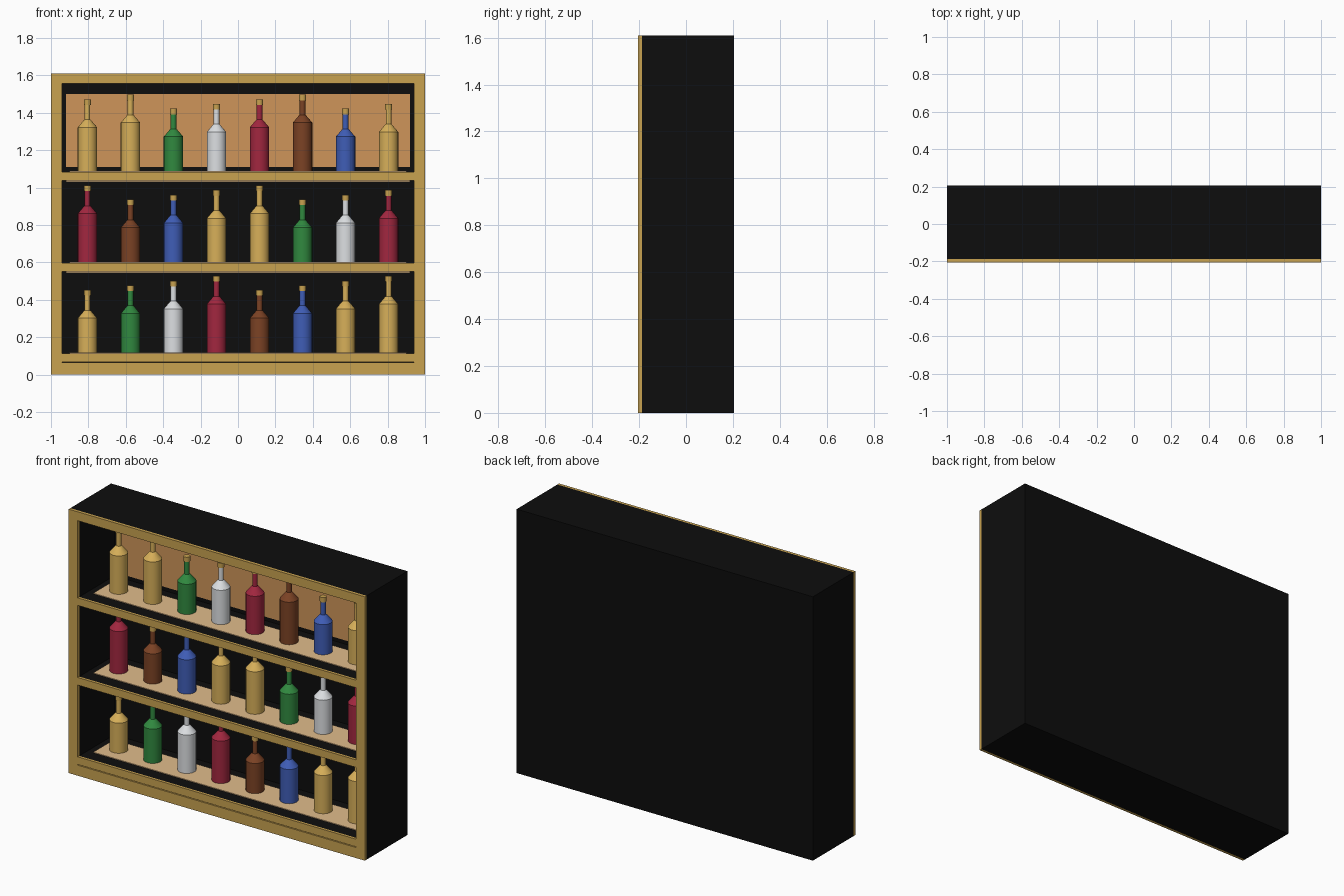
import bpy, bmesh, math
from mathutils import Vector

cube = bpy.data.objects.get("Cube")
if cube:
    bpy.data.objects.remove(cube, do_unlink=True)


def material(name, rgb):
    m = bpy.data.materials.new(name)
    m.use_nodes = True
    m.diffuse_color = (*rgb, 1)
    m.node_tree.nodes["Principled BSDF"].inputs["Base Color"].default_value = (*rgb, 1)
    return m


BLACK = material("black lacquer", (0.004, 0.004, 0.004))
BRASS = material("brass trim", (0.58, 0.36, 0.08))
TAN = material("warm light strip", (0.75, 0.50, 0.26))
AMBER = material("amber back panel", (0.62, 0.30, 0.10))
GLASS = {
    "gold": material("gold glass", (0.68, 0.43, 0.10)),
    "green": material("green glass", (0.03, 0.25, 0.05)),
    "clear": material("clear glass", (0.72, 0.74, 0.76)),
    "red": material("red glass", (0.36, 0.02, 0.05)),
    "brown": material("brown glass", (0.20, 0.055, 0.018)),
    "blue": material("blue glass", (0.05, 0.11, 0.47)),
}


def box(name, mat, x, y, z):
    """Box given as (low, high) ranges on each axis."""
    bm = bmesh.new()
    bmesh.ops.create_cube(bm, size=1)
    for v in bm.verts:
        v.co = Vector([lo + (c + 0.5) * (hi - lo) for c, (lo, hi) in zip(v.co, (x, y, z))])
    return finish(name, bm, [mat])


def finish(name, bm, mats):
    bmesh.ops.recalc_face_normals(bm, faces=bm.faces)
    mesh = bpy.data.meshes.new(name)
    bm.to_mesh(mesh)
    bm.free()
    for m in mats:
        mesh.materials.append(m)
    ob = bpy.data.objects.new(name, mesh)
    bpy.context.collection.objects.link(ob)
    return ob


def bottle(name, mat, x, y, z, height, sides=20):
    """Lathed bottle with a brass stopper; only the body length varies."""
    cap = height - 0.03
    profile = [(0, 0), (0.052, 0), (0.052, height - 0.15), (0.02, height - 0.112),
               (0.015, height - 0.108), (0.015, cap), (0.019, cap),
               (0.019, height), (0, height)]
    bm = bmesh.new()
    verts = [bm.verts.new((r, 0, h)) for r, h in profile]
    edges = [bm.edges.new(pair) for pair in zip(verts, verts[1:])]
    bmesh.ops.spin(bm, geom=verts + edges, cent=(0, 0, 0), axis=(0, 0, 1),
                   angle=math.tau, steps=sides, use_duplicate=False)
    bmesh.ops.remove_doubles(bm, verts=bm.verts, dist=0.0005)
    for f in bm.faces:
        f.material_index = int(f.calc_center_median().z > cap - 0.001)
    ob = finish(name, bm, [mat, BRASS])
    ob.location = (x, y, z)
    bpy.ops.object.select_all(action="DESELECT")
    ob.select_set(True)
    bpy.context.view_layer.objects.active = ob
    bpy.ops.object.shade_smooth_by_angle(angle=math.radians(35))


W, D, H = 1.0, 0.205, 1.61      # half width, half depth, height
IN, TRIM = 0.94, -0.188         # inner half width, back of the brass frame
LOW, HIGH = 0.064, 1.556        # opening
BACK = 0.15                     # front of the back wall

# Cabinet shell and brass frame
for side, sx in (("left", 1), ("right", -1)):
    span = sorted((sx * IN, sx * W))
    box(side + "_wall", BLACK, span, (TRIM, D), (0, H))
    box(side + "_frame", BRASS, span, (-D, TRIM), (0, H))
for part, z in (("bottom", (0, LOW)), ("top", (HIGH, H))):
    box(part + "_wall", BLACK, (-IN, IN), (TRIM, D), z)
    box(part + "_frame", BRASS, (-IN, IN), (-D, TRIM), z)
box("back_wall", BLACK, (-IN, IN), (BACK, D), (LOW, HIGH))
box("back_panel", AMBER, (-0.92, 0.92), (BACK - 0.006, BACK), (1.11, 1.50))

# Shelves with brass lips, light strips and bottles
heights = (0.335, 0.36, 0.385, 0.41)
tints = ("gold", "green", "clear", "red", "brown", "blue", "gold")
for row, top in enumerate((0.114, 0.598, 1.084)):
    box(f"shelf_{row}", BLACK, (-IN, IN), (TRIM, BACK), (top - 0.045, top))
    box(f"shelf_lip_{row}", BRASS, (-IN, IN), (-D + 0.002, TRIM), (top - 0.046, top))
    box(f"shelf_glow_{row}", TAN, (-0.9, 0.9), (-0.11, 0.09), (top, top + 0.004))
    if row:
        box(f"under_light_{row}", TAN, (-0.92, 0.92), (-0.17, -0.15),
            (top - 0.054, top - 0.045))
    for i in range(8):
        k = i + 3 * row
        bottle(f"bottle_{row}_{i}", GLASS[tints[k % 7]], (i - 3.5) * 0.23, 0,
               top + 0.003, heights[k % 4])
